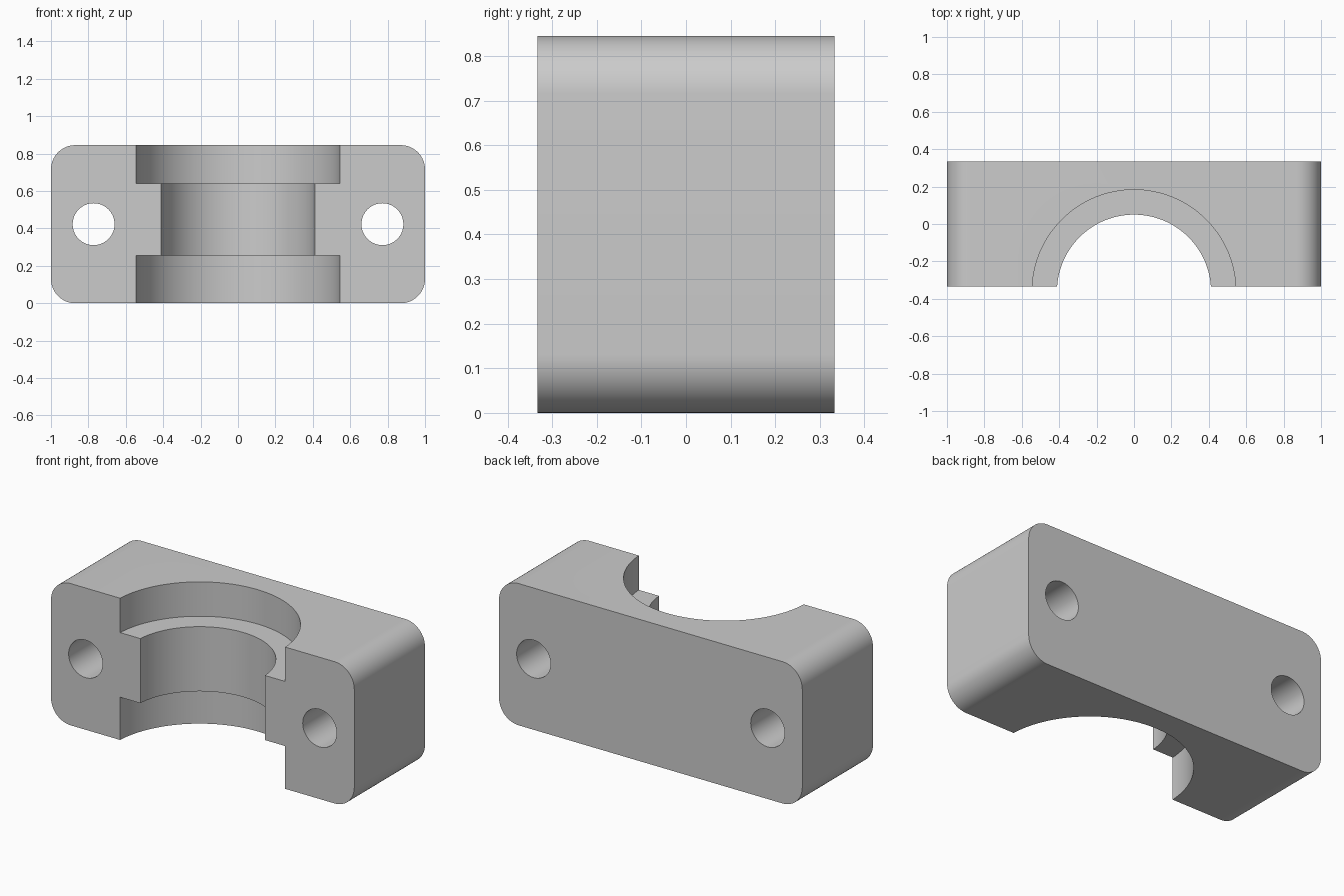
import bpy
import bmesh
import math

W, D, H = 2.0, 0.666, 0.845          # overall size
CORNER = 0.13                        # rounded corner radius
BORE_Y = -0.362                      # bore axis, just ahead of the split face

default = bpy.data.objects.get("Cube")
if default:
    bpy.data.objects.remove(default, do_unlink=True)

grey = bpy.data.materials.new("light_grey")
grey.use_nodes = True
grey.diffuse_color = (0.6, 0.6, 0.6, 1)
grey.node_tree.nodes["Principled BSDF"].inputs["Base Color"].default_value = (0.6, 0.6, 0.6, 1)


def rounded_block(name):
    """Rounded rectangle in the xz plane, extruded along y."""
    bm = bmesh.new()
    steps = 16
    verts = []
    for quarter, (sx, sz) in enumerate([(1, 1), (-1, 1), (-1, -1), (1, -1)]):
        cx = sx * (W / 2 - CORNER)
        cz = H / 2 + sz * (H / 2 - CORNER)
        for i in range(steps + 1):
            a = (quarter + i / steps) * math.pi / 2
            verts.append(bm.verts.new((cx + CORNER * math.cos(a), -D / 2,
                                       cz + CORNER * math.sin(a))))
    face = bm.faces.new(verts)
    extruded = bmesh.ops.extrude_face_region(bm, geom=[face])["geom"]
    moved = [g for g in extruded if isinstance(g, bmesh.types.BMVert)]
    bmesh.ops.translate(bm, verts=moved, vec=(0, D, 0))
    bmesh.ops.recalc_face_normals(bm, faces=bm.faces)
    mesh = bpy.data.meshes.new(name)
    bm.to_mesh(mesh)
    bm.free()
    mesh.materials.append(grey)
    obj = bpy.data.objects.new(name, mesh)
    bpy.context.collection.objects.link(obj)
    return obj


def cut_cylinder(target, radius, depth, location, rotation=(0, 0, 0), sides=128):
    """Subtract a cylinder from the target and discard the cutter."""
    bpy.ops.mesh.primitive_cylinder_add(vertices=sides, radius=radius, depth=depth,
                                        location=location, rotation=rotation)
    cutter = bpy.context.object
    cutter.hide_render = True
    cutter.data.materials.append(grey)
    mod = target.modifiers.new("cut", 'BOOLEAN')
    mod.operation = 'DIFFERENCE'
    mod.solver = 'EXACT'
    mod.object = cutter
    bpy.ops.object.select_all(action='DESELECT')
    target.select_set(True)
    bpy.context.view_layer.objects.active = target
    bpy.ops.object.modifier_apply(modifier=mod.name)
    bpy.data.objects.remove(cutter, do_unlink=True)


clamp = rounded_block("bearing_clamp_half")

# Through bore, then the wider counterbores at the bottom and top
cut_cylinder(clamp, 0.412, 2.0, (0, BORE_Y, H / 2))
for low, high in [(-0.2, 0.255), (0.64, 1.1)]:
    cut_cylinder(clamp, 0.545, high - low, (0, BORE_Y, (low + high) / 2))

# Bolt holes running front to back
for side in (-1, 1):
    cut_cylinder(clamp, 0.112, 2.0, (side * 0.772, 0, H / 2),
                 (math.pi / 2, 0, 0), sides=64)

bpy.ops.object.shade_smooth_by_angle(angle=math.radians(30))
